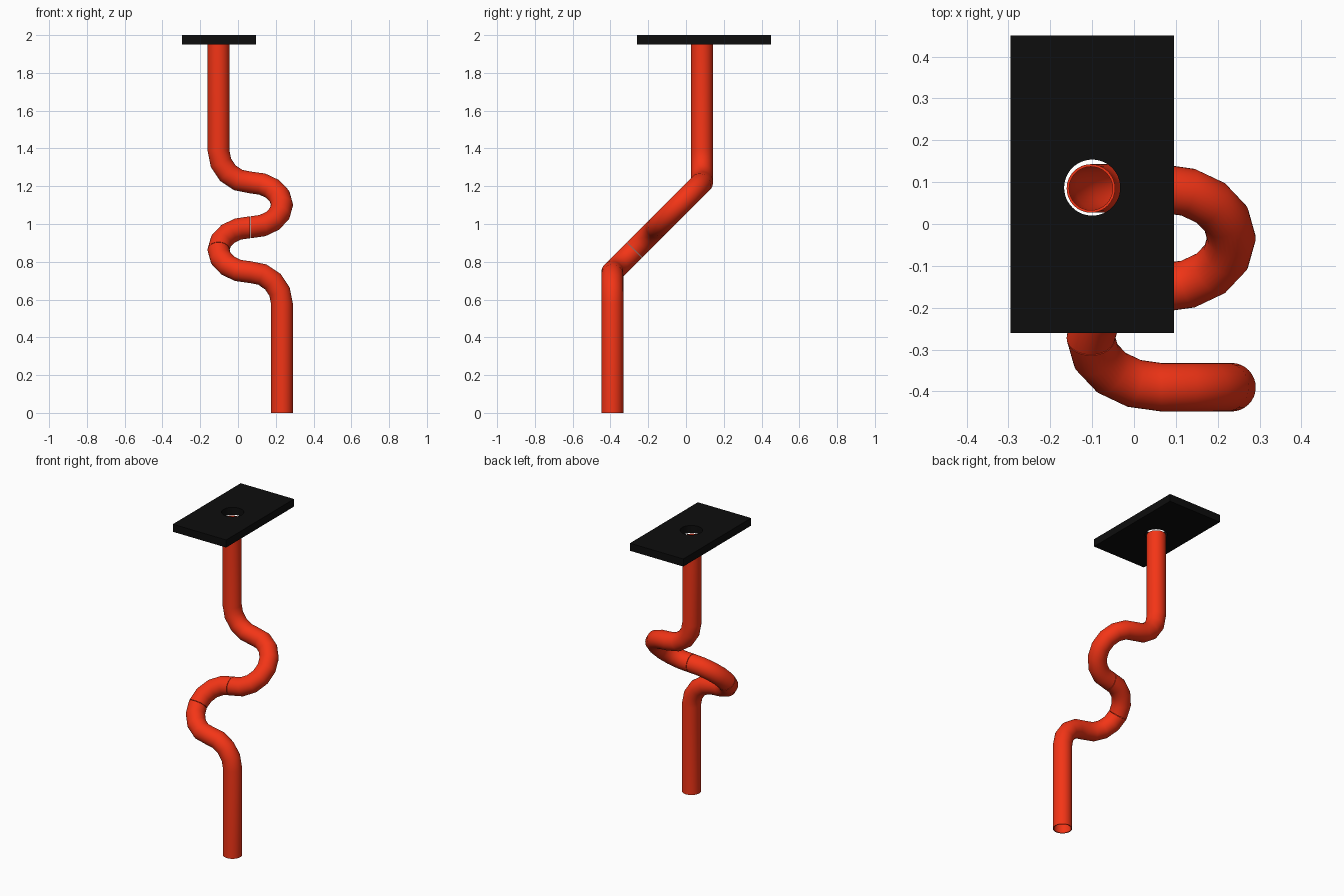
import bpy, bmesh, math
from mathutils import Vector

if "Cube" in bpy.data.objects:
    bpy.data.objects.remove(bpy.data.objects["Cube"])

R = 0.168            # bend radius
OUT, INN = 0.058, 0.052
SIDES = 32
GAP = 0.0025         # hairline joint between sections


def material(name, rgb):
    m = bpy.data.materials.new(name)
    m.diffuse_color = (*rgb, 1)
    m.use_nodes = True
    m.node_tree.nodes["Principled BSDF"].inputs["Base Color"].default_value = m.diffuse_color
    return m


red = material("red_pipe", (0.9, 0.035, 0.008))
black = material("black_plate", (0.004, 0.004, 0.004))


def elbow(start, d0, d1, steps=4):
    """Quarter bend from direction d0 to d1: list of (point, tangent)."""
    out = []
    for i in range(steps + 1):
        a = math.pi / 2 * i / steps
        p = start + R * (math.sin(a) * d0 + (1 - math.cos(a)) * d1)
        out.append((p, (math.cos(a) * d0 + math.sin(a) * d1).normalized()))
    return out


def tube(name, path):
    """Hollow pipe swept along the path with annular ends."""
    bm = bmesh.new()
    t_prev = path[0][1]
    u = t_prev.orthogonal().normalized()
    rings = []
    for p, t in path:
        u = t_prev.rotation_difference(t) @ u
        u = (u - t * u.dot(t)).normalized()
        v = t.cross(u)
        t_prev = t
        pair = []
        for r in (OUT, INN):
            pair.append([bm.verts.new(p + r * (math.cos(a) * u + math.sin(a) * v))
                         for a in (2 * math.pi * k / SIDES for k in range(SIDES))])
        rings.append(pair)

    def bridge(a, b):
        for k in range(SIDES):
            n = (k + 1) % SIDES
            bm.faces.new((a[k], a[n], b[n], b[k]))

    for a, b in zip(rings, rings[1:]):
        bridge(a[0], b[0])
        bridge(b[1], a[1])
    bridge(rings[0][1], rings[0][0])
    bridge(rings[-1][0], rings[-1][1])
    bmesh.ops.recalc_face_normals(bm, faces=bm.faces)
    me = bpy.data.meshes.new(name)
    bm.to_mesh(me)
    bm.free()
    ob = bpy.data.objects.new(name, me)
    bpy.context.collection.objects.link(ob)
    me.materials.append(red)
    bpy.ops.object.select_all(action='DESELECT')
    ob.select_set(True)
    bpy.context.view_layer.objects.active = ob
    bpy.ops.object.shade_smooth_by_angle(angle=math.radians(40))
    return ob


down, right = Vector((0, 0, -1)), Vector((1, 0, 0))
slope = Vector((0, -1, -1)).normalized()

# Pipe centre line: straight, elbow, two sloping U-bends, elbow, straight
top = Vector((-0.103, 0.085, 1.95))
e1 = elbow(Vector((-0.103, 0.085, 1.388)), down, right)
e2 = elbow(e1[-1][0], right, slope)
e3 = elbow(e2[-1][0], slope, -right)
e4 = elbow(e3[-1][0], -right, slope)
e5 = elbow(e4[-1][0], slope, right)
e6 = elbow(e5[-1][0], right, down)
end = e6[-1][0].copy()
end.z = 0


def trim(path):
    """Pull the start of a section back to leave a hairline joint."""
    return [(path[0][0] + path[0][1] * GAP, path[0][1])] + path[1:]


tube("upper_pipe", [(top, down)] + e1 + e2[1:] + e3[1:])
tube("middle_elbow", trim(e4))
tube("lower_pipe", trim(e5) + e6[1:] + [(end, down)])

# Mounting plate with a round hole
bpy.ops.mesh.primitive_cube_add(size=1, location=(-0.1, 0.095, 1.975))
plate = bpy.context.object
plate.name = "mounting_plate"
plate.scale = (0.391, 0.711, 0.05)
bpy.ops.object.transform_apply(location=False, rotation=False, scale=True)
plate.data.materials.append(black)
bpy.ops.mesh.primitive_cylinder_add(vertices=48, radius=0.067, depth=0.2,
                                    location=(-0.1, 0.087, 1.975))
cutter = bpy.context.object
cutter.name = "hole_cutter"
cutter.hide_render = True
cutter.data.materials.append(black)
mod = plate.modifiers.new("hole", 'BOOLEAN')
mod.operation = 'DIFFERENCE'
mod.solver = 'EXACT'
mod.object = cutter
bpy.context.view_layer.objects.active = plate
bpy.ops.object.modifier_apply(modifier=mod.name)
bpy.data.objects.remove(cutter)
